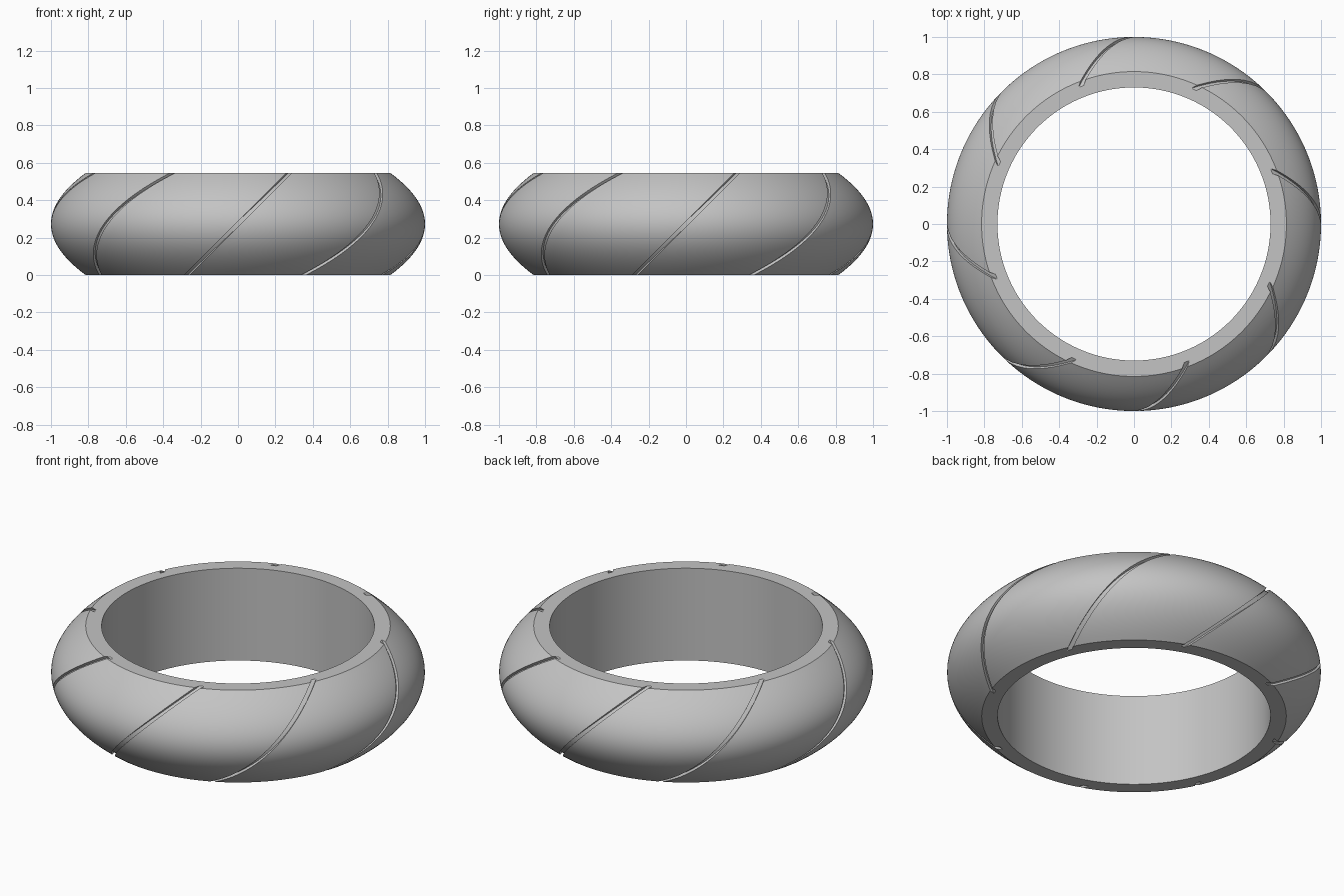
import bpy
import bmesh
from math import sqrt, radians
from mathutils import Vector, Matrix

HEIGHT, INNER, RIM, OUTER = 0.545, 0.73, 0.815, 1.0
MID = HEIGHT / 2
GROOVES, WIDTH, DEPTH = 8, 0.022, 0.016

cube = bpy.data.objects.get("Cube")
if cube:
    bpy.data.objects.remove(cube, do_unlink=True)


def radius(z):
    """Outer radius of the bulging band at height z."""
    return OUTER - (OUTER - RIM) * ((z - MID) / MID) ** 2


def make_object(name, bm):
    bmesh.ops.recalc_face_normals(bm, faces=bm.faces)
    mesh = bpy.data.meshes.new(name)
    bm.to_mesh(mesh)
    bm.free()
    obj = bpy.data.objects.new(name, mesh)
    bpy.context.collection.objects.link(obj)
    return obj


def skin(bm, rings, closed):
    """Join rings of vertices with quads."""
    n = len(rings[0])
    pairs = list(zip(rings, rings[1:]))
    if closed:
        pairs.append((rings[-1], rings[0]))
    for a, b in pairs:
        for i in range(n):
            j = (i + 1) % n
            bm.faces.new((a[i], a[j], b[j], b[i]))
    if not closed:
        bm.faces.new(rings[0])
        bm.faces.new(rings[-1])


# Ring body: a bulging profile turned around z
steps, segments = 28, 192
levels = [HEIGHT * i / steps for i in range(steps + 1)]
profile = [(radius(z), z) for z in levels] + [(INNER, HEIGHT), (INNER, 0)]
bm = bmesh.new()
rings = []
for s in range(segments):
    turn = Matrix.Rotation(radians(360 * s / segments), 3, 'Z')
    rings.append([bm.verts.new(turn @ Vector((r, 0, z))) for r, z in profile])
skin(bm, rings, True)
ring = make_object("ring", bm)

# Groove cutter: slanting bars that follow the bulge
def path(z):
    x = z - MID
    return Vector((x, -sqrt(radius(z) ** 2 - x * x), z))


bm = bmesh.new()
count, extra = 36, 0.03
for g in range(GROOVES):
    turn = Matrix.Rotation(radians(360 * g / GROOVES), 3, 'Z')
    rings = []
    for i in range(count + 1):
        z = -extra + (HEIGHT + 2 * extra) * i / count
        p = path(z)
        tangent = (path(z + 0.001) - path(z - 0.001)).normalized()
        slope = (radius(z + 0.001) - radius(z - 0.001)) / 0.002
        normal = Vector((p.x, p.y, -slope * radius(z)))
        normal.normalize()
        side = tangent.cross(normal).normalized() * WIDTH / 2
        corners = (p - side - normal * DEPTH, p + side - normal * DEPTH,
                   p + side + normal * 0.03, p - side + normal * 0.03)
        rings.append([bm.verts.new(turn @ c) for c in corners])
    skin(bm, rings, False)
cutter = make_object("groove_cutter", bm)
cutter.hide_render = True

# Cut the grooves and drop the cutter
bpy.ops.object.select_all(action='DESELECT')
bpy.context.view_layer.objects.active = ring
ring.select_set(True)
cut = ring.modifiers.new("grooves", 'BOOLEAN')
cut.operation = 'DIFFERENCE'
cut.solver = 'EXACT'
cut.object = cutter
bpy.ops.object.modifier_apply(modifier=cut.name)
bpy.data.objects.remove(cutter, do_unlink=True)

# Plain grey finish
grey = bpy.data.materials.new("grey")
grey.use_nodes = True
color = (0.55, 0.55, 0.55, 1)
grey.diffuse_color = color
grey.node_tree.nodes["Principled BSDF"].inputs["Base Color"].default_value = color
ring.data.materials.clear()
ring.data.materials.append(grey)
bpy.ops.object.shade_smooth_by_angle(angle=radians(25))
